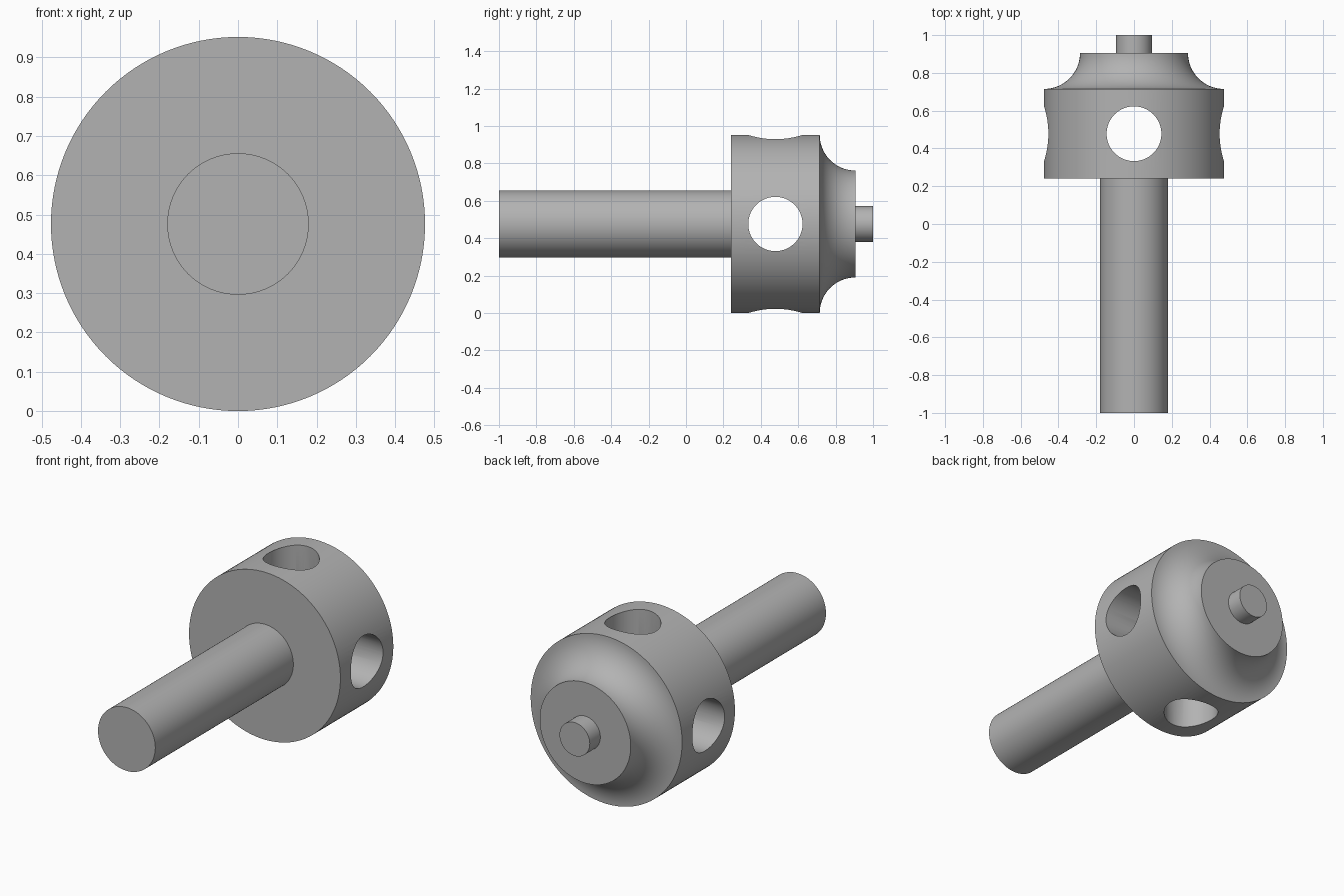
import bpy, bmesh, math
from mathutils import Matrix, Vector

cube = bpy.data.objects.get("Cube")
if cube:
    bpy.data.objects.remove(cube, do_unlink=True)

SEGMENTS = 128
HEAD_R, SHAFT_R, TIP_R, COVE_R = 0.476, 0.18, 0.095, 0.19
HEAD_FRONT, HEAD_BACK = 0.24, 0.715
CENTRE_Z = HEAD_R
COVE_Y = HEAD_BACK + COVE_R
HOLE_R, HOLE_Y = 0.145, 0.478

steel = bpy.data.materials.new("grey steel")
steel.use_nodes = True
colour = (0.45, 0.45, 0.45, 1)
steel.diffuse_color = colour
steel.node_tree.nodes["Principled BSDF"].inputs["Base Color"].default_value = colour


def add_object(name, bm):
    bmesh.ops.recalc_face_normals(bm, faces=bm.faces)
    mesh = bpy.data.meshes.new(name)
    bm.to_mesh(mesh)
    bm.free()
    mesh.materials.append(steel)
    obj = bpy.data.objects.new(name, mesh)
    bpy.context.collection.objects.link(obj)
    return obj


def lathe(name, profile):
    """Turn (radius, y) points around the long axis and cap both ends."""
    bm = bmesh.new()
    rings = []
    for r, y in profile:
        angles = [math.tau * i / SEGMENTS for i in range(SEGMENTS)]
        rings.append([bm.verts.new((r * math.cos(a), y, CENTRE_Z + r * math.sin(a)))
                      for a in angles])
    for low, high in zip(rings, rings[1:]):
        for i in range(SEGMENTS):
            j = (i + 1) % SEGMENTS
            bm.faces.new((low[i], low[j], high[j], high[i]))
    bm.faces.new(rings[0])
    bm.faces.new(rings[-1])
    return add_object(name, bm)


def cross_cutter(name, axis):
    """Rod through the middle of the head along the given axis."""
    bm = bmesh.new()
    turn = Vector((0, 0, 1)).rotation_difference(Vector(axis)).to_matrix().to_4x4()
    bmesh.ops.create_cone(bm, cap_ends=True, segments=96, radius1=HOLE_R,
                          radius2=HOLE_R, depth=1.4,
                          matrix=Matrix.Translation((0, HOLE_Y, CENTRE_Z)) @ turn)
    obj = add_object(name, bm)
    obj.hide_render = True
    return obj


# Shaft, drum head, concave shoulder and pilot tip turned as one solid
steps = 20
cove = [(HEAD_R - COVE_R * math.sin(t), COVE_Y - COVE_R * math.cos(t))
        for t in (math.pi / 2 * i / steps for i in range(steps + 1))]
profile = [(SHAFT_R, -1), (SHAFT_R, HEAD_FRONT), (HEAD_R, HEAD_FRONT)]
profile += cove + [(TIP_R, COVE_Y), (TIP_R, 1)]
body = lathe("shaft_and_head", profile)

# Two crossing holes through the head
bpy.context.view_layer.objects.active = body
body.select_set(True)
for name, axis in (("side_hole_cutter", (1, 0, 0)), ("upright_hole_cutter", (0, 0, 1))):
    cutter = cross_cutter(name, axis)
    cut = body.modifiers.new(name, "BOOLEAN")
    cut.operation = "DIFFERENCE"
    cut.solver = "EXACT"
    cut.object = cutter
    bpy.ops.object.modifier_apply(modifier=cut.name)
    bpy.data.objects.remove(cutter, do_unlink=True)

# Smooth the round walls, keep the rims sharp
bpy.ops.object.select_all(action="DESELECT")
body.select_set(True)
bpy.ops.object.shade_smooth_by_angle(angle=math.radians(30))
